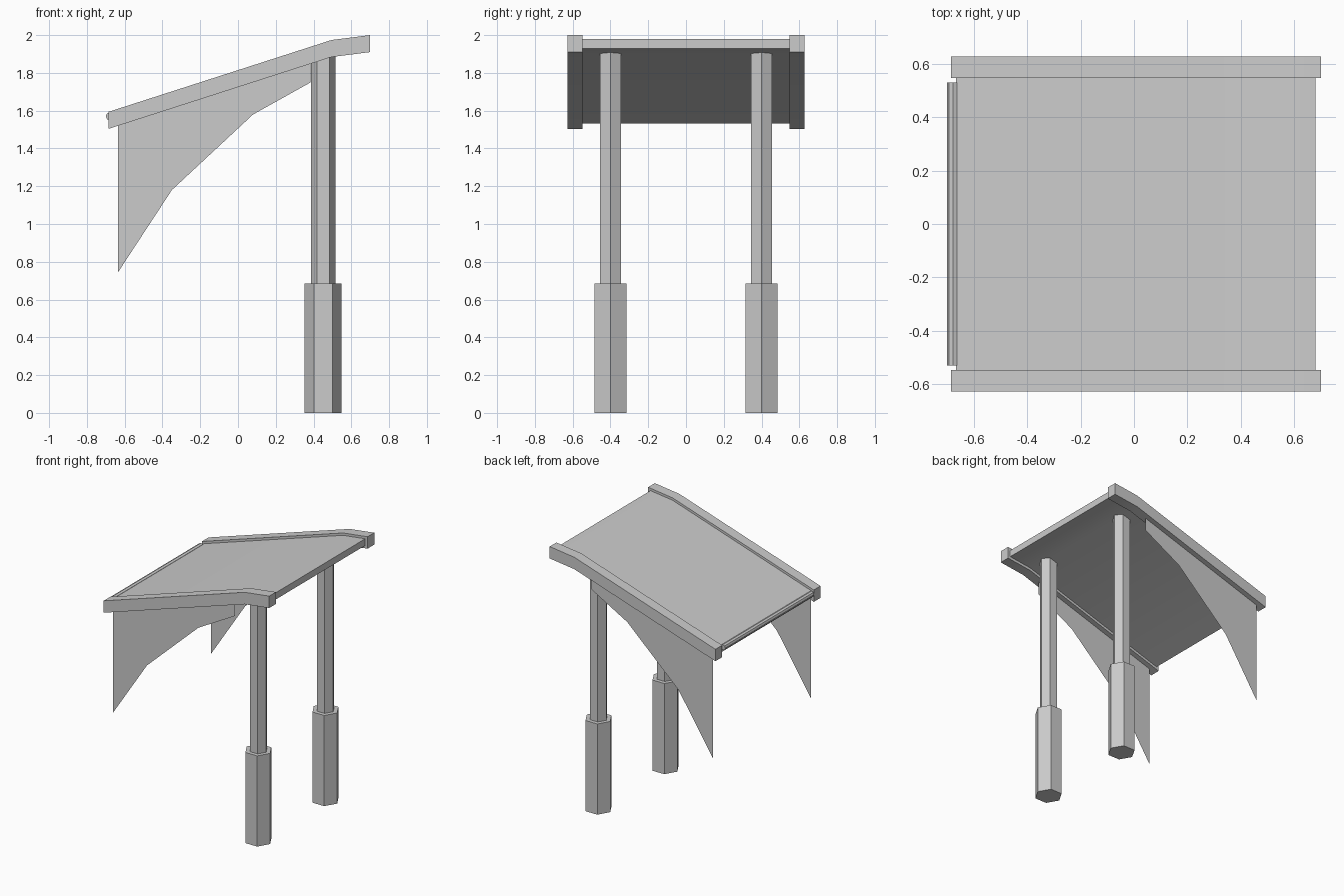
import bpy
import bmesh
from math import pi
from mathutils import Matrix, Vector

cube = bpy.data.objects.get("Cube")
if cube:
    bpy.data.objects.remove(cube, do_unlink=True)

grey = bpy.data.materials.new("light_grey")
grey.use_nodes = True
grey.diffuse_color = (0.6, 0.6, 0.6, 1)
grey.node_tree.nodes["Principled BSDF"].inputs["Base Color"].default_value = (0.6, 0.6, 0.6, 1)


def finish(name, bm):
    mesh = bpy.data.meshes.new(name)
    bm.to_mesh(mesh)
    bm.free()
    mesh.materials.append(grey)
    obj = bpy.data.objects.new(name, mesh)
    bpy.context.collection.objects.link(obj)
    bpy.ops.object.select_all(action="DESELECT")
    obj.select_set(True)
    bpy.context.view_layer.objects.active = obj
    bpy.ops.object.shade_smooth_by_angle(angle=pi / 6)
    return obj


def side_profile(name, points, y, depth=0):
    """Face drawn in the x-z plane at y, extruded along +y by depth."""
    bm = bmesh.new()
    face = bm.faces.new([bm.verts.new((x, y, z)) for x, z in points])
    if depth:
        new = bmesh.ops.extrude_face_region(bm, geom=[face])["geom"]
        verts = [v for v in new if isinstance(v, bmesh.types.BMVert)]
        bmesh.ops.translate(bm, verts=verts, vec=(0, depth, 0))
        bmesh.ops.recalc_face_normals(bm, faces=bm.faces)
    return finish(name, bm)


def prism(name, sides, radius, length, centre, turn):
    bm = bmesh.new()
    bmesh.ops.create_cone(bm, cap_ends=True, segments=sides, radius1=radius,
                          radius2=radius, depth=length,
                          matrix=Matrix.Translation(Vector(centre)) @ turn)
    return finish(name, bm)


def roof_strip(x0, x1, drop_top, drop_bottom):
    """Bent roof outline between x0 and x1, offset down from the ridge line."""
    def line(x):
        if x < 0.495:
            return 1.974 + (x - 0.495) * 0.322
        return 1.974 + (x - 0.495) * 0.127
    xs = [x0, 0.495, x1]
    return ([(x, line(x) - drop_top) for x in xs]
            + [(x, line(x) - drop_bottom) for x in reversed(xs)])


# Roof sheet
side_profile("roof_panel", roof_strip(-0.667, 0.68, 0.018, 0.069), -0.547, 1.094)

# Rounded strip along the low edge
prism("edge_tube", 8, 0.021, 1.06, (-0.679, 0, 1.57),
      Matrix.Rotation(pi / 2, 4, "X"))

hex_turn = Matrix.Rotation(pi / 2, 4, "Z")
bracket = [(-0.635, 1.53), (-0.635, 0.745), (-0.35, 1.18),
           (0.08, 1.58), (0.385, 1.75), (0.385, 1.86)]

for side, s in (("front", -1), ("back", 1)):
    # Side beam and the thin wing hanging from it
    side_profile(side + "_beam", roof_strip(-0.685, 0.7, 0, 0.09),
                 s * 0.587 - 0.04, 0.08)
    side_profile(side + "_wing", bracket, s * 0.587)
    # Six-sided post in its wider foot
    prism(side + "_foot", 6, 0.098, 0.685, (0.451, s * 0.4, 0.3425), hex_turn)
    prism(side + "_post", 6, 0.065, 1.23, (0.451, s * 0.4, 1.295), hex_turn)
